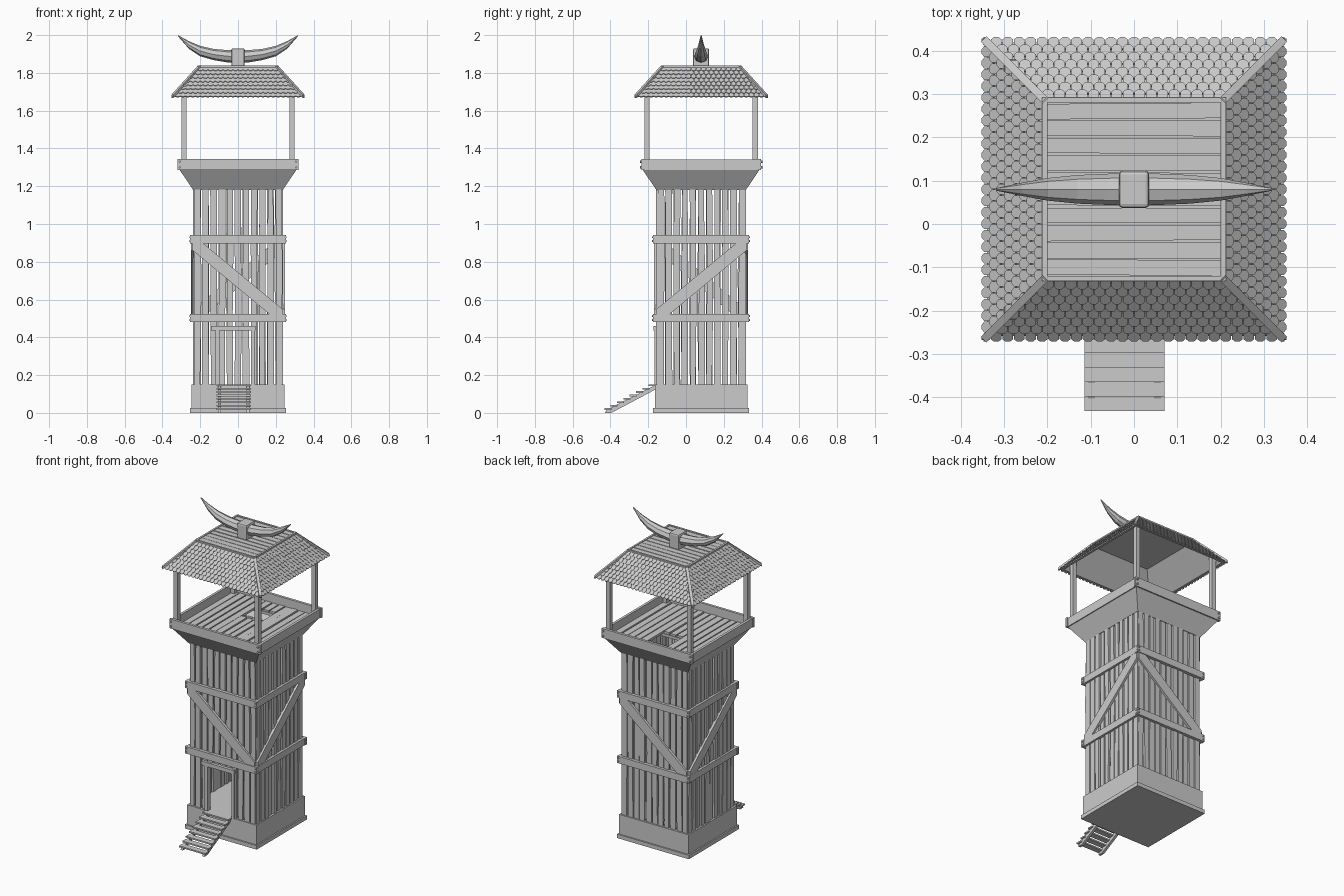
import bpy, bmesh, math, random
from mathutils import Matrix, Vector

if "Cube" in bpy.data.objects:
    bpy.data.objects.remove(bpy.data.objects["Cube"])

random.seed(4)
CY = 0.08  # tower axis sits slightly behind the origin because of the stairs
C = Matrix.Translation((0, CY, 0))


def side(k):
    """Frame of tower side k: 0 front, 1 right, 2 back, 3 left."""
    return C @ Matrix.Rotation(k * math.pi / 2, 4, 'Z')


def prism(bm, poly, y0, y1, M):
    """Extrude an x-z polygon from y0 to y1."""
    a = [bm.verts.new(M @ Vector((x, y0, z))) for x, z in poly]
    b = [bm.verts.new(M @ Vector((x, y1, z))) for x, z in poly]
    bm.faces.new(a)
    bm.faces.new(b[::-1])
    for i in range(len(a)):
        j = (i + 1) % len(a)
        bm.faces.new((a[i], b[i], b[j], a[j]))


def box(bm, x0, x1, y0, y1, z0, z1, M=C):
    prism(bm, [(x0, z0), (x1, z0), (x1, z1), (x0, z1)], y0, y1, M)


def loft(bm, rings, closed=False):
    rs = [[bm.verts.new(p) for p in r] for r in rings]
    n = len(rs[0])
    for i in range(len(rs) - (0 if closed else 1)):
        a, b = rs[i], rs[(i + 1) % len(rs)]
        for j in range(n):
            bm.faces.new((a[j], a[(j + 1) % n], b[(j + 1) % n], b[j]))
    if not closed:
        bm.faces.new(rs[0])
        bm.faces.new(rs[-1])


def square_ring(bm, profile):
    """Sweep a closed (half width, z) profile round the square tower."""
    loft(bm, [[(sx * h, CY + sy * h, z) for sx, sy in ((-1, -1), (1, -1), (1, 1), (-1, 1))]
              for h, z in profile], True)


def finish(bm, name):
    bmesh.ops.recalc_face_normals(bm, faces=bm.faces)
    me = bpy.data.meshes.new(name)
    bm.to_mesh(me)
    bm.free()
    ob = bpy.data.objects.new(name, me)
    bpy.context.collection.objects.link(ob)
    return ob


def bolt(bm, x, y, z, M, r=0.006):
    prism(bm, [(x + r * math.cos(a * math.pi / 4), z + r * math.sin(a * math.pi / 4))
               for a in range(8)], y - 0.006, y + 0.004, M)


# stone base
bm = bmesh.new()
box(bm, -.254, .254, -.254, .254, 0, .025)
box(bm, -.245, .245, -.245, .245, .025, .15)
finish(bm, "base")

# wall planks, ragged and tapering, with the doorway left open in front
bm = bmesh.new()
N, W = 11, 0.236
for k in range(4):
    for i in range(N):
        x = -W + (i + .5) * 2 * W / N
        r = [random.uniform(.013, .0195) for _ in range(4)]
        z0 = .455 if k == 0 and -.115 < x < .075 else .15
        d = random.uniform(-.003, .003)
        zm = random.uniform(.5, .9)
        s = random.uniform(-.004, .004)
        lo, hi = max(-W, x - r[0]), min(W, x + r[1])
        prism(bm, [(lo, z0), (hi, z0), (min(W, x + .018 + s), zm), (min(W, x + r[2]), 1.2),
                   (max(-W, x - r[3]), 1.2), (max(-W, x - .016 + s), zm)],
              -W + d, -W + .014 + d, side(k))
finish(bm, "wall_planks")

# door frame
bm = bmesh.new()
for x in (-.118, .07):
    box(bm, x, x + .02, -.248, -.218, .15, .44)
box(bm, -.142, .092, -.252, -.216, .435, .46)
finish(bm, "door_frame")

# horizontal beams, diagonal braces and bolts
bm = bmesh.new()
bolts = bmesh.new()
for k in range(4):
    M = side(k)
    half, y = (.254, -.254) if k % 2 == 0 else (.25, -.25)
    for z in (.48, .898):
        box(bm, -half, half, y, -.232, z, z + .044, M)
        for x in (-.243, .243):
            for dz in (.012, .032):
                bolt(bolts, x, y, z + dz, M, .005)
    f = 1 if k % 2 == 0 else -1
    prism(bm, [(f * x, z) for x, z in ((-.24, .898), (-.185, .898), (.235, .55),
                                       (.235, .524), (.165, .524), (-.24, .86))],
          -.249, -.232, M)
finish(bm, "beams_and_braces")

# flared platform underside and rail boards
bm = bmesh.new()
square_ring(bm, [(.237, 1.18), (.308, 1.285), (.29, 1.285), (.219, 1.18)])
finish(bm, "platform_flare")
bm = bmesh.new()
for k in range(4):
    M = side(k)
    if k % 2 == 0:
        box(bm, -.32, .32, -.316, -.3, 1.285, 1.345, M)
        for x in (-.308, .308):
            for z in (1.3, 1.33):
                bolt(bolts, x, -.318, z, M)
    else:
        box(bm, -.3, .3, -.314, -.298, 1.285, 1.342, M)
finish(bm, "platform_rail")
finish(bolts, "bolts")

# platform floor boards with a ladder hatch near the back
bm = bmesh.new()
n = 13
for i in range(n):
    w = .6 / n
    x = -.3 + i * w
    x0, x1 = x + random.uniform(.001, .005), x + w - random.uniform(.001, .005)
    spans = [(-.3, .05), (.2, .3)] if abs(x + w / 2) < .08 else [(-.3, .3)]
    for a, b in spans:
        box(bm, x0, x1, a, b, 1.277, 1.29 + random.uniform(0, .004))
box(bm, -.085, .085, .04, .054, 1.262, 1.279)
box(bm, -.085, .085, .196, .21, 1.262, 1.279)
finish(bm, "platform_floor")

# corner posts
bm = bmesh.new()
for k in range(4):
    box(bm, -.3, -.272, -.3, -.272, 1.28, 1.735, side(k))
finish(bm, "roof_posts")

# roof shell and ceiling
E, T, Z0, Z1 = .343, .205, 1.672, 1.83
bm = bmesh.new()
square_ring(bm, [(E - .004, Z0), (T, Z1 - .004), (T - .012, Z1 - .012), (E - .018, Z0)])
box(bm, -T, T, -T, T, 1.812, 1.824)
finish(bm, "roof_shell")

# pointed shingles in overlapping staggered rows
bm = bmesh.new()
L = math.hypot(E - T, Z1 - Z0)
v = Vector((0, (E - T) / L, (Z1 - Z0) / L))
frame = Matrix(((1, 0, 0, 0), (0, v.z, v.y, -E), (0, -v.y, v.z, Z0), (0, 0, 0, 1)))
S, rows = .0265, 8
for k in range(4):
    for r in range(rows):
        v0 = -.006 + r * L / rows
        tilt = Matrix.Translation((0, -.005, v0)) @ Matrix.Rotation(-.14, 4, 'X')
        for i in range(-14, 15):
            u = (i + .5 * (r % 2)) * S
            if abs(u) > E - (E - T) * v0 / L:
                continue
            top = min(.036, L - v0)
            shape = [(-.47, .009), (-.2, .0015), (.2, .0015), (.47, .009)]
            poly = [(u + a * S, b) for a, b in shape] + [(u + .47 * S, top), (u - .47 * S, top)]
            out = []
            for x, z in poly:
                lim = E + .002 - (E - T) * (v0 + z) / L
                out.append((max(-lim, min(lim, x)), z))
            prism(bm, out, -.003, .002, side(k) @ frame @ tilt)
finish(bm, "roof_shingles")

# hip boards on the roof corners
bm = bmesh.new()
q = math.sqrt(2)
for k in range(4):
    M = side(k + .5)
    prism(bm, [((E + .004) * q, Z0 - .004), ((E + .004) * q, Z0 + .012),
               (T * q, Z1 + .01), (T * q, Z1 - .008)], -.009, .009, M)
finish(bm, "roof_hip_boards")

# flat roof top: border and slightly crooked boards
bm = bmesh.new()
square_ring(bm, [(.212, 1.822), (.212, 1.838), (.2, 1.838), (.2, 1.822)])
n = 10
w = .402 / n
for i in range(n):
    y = -.201 + i * w
    a, b, c, d = (random.uniform(.0005, .004) for _ in range(4))
    ring = [(-.2, y + a), (.2, y + b), (.2, y + w - c), (-.2, y + w - d)]
    loft(bm, [[(px, py + CY, z) for px, py in ring] for z in (1.82, 1.834)])
finish(bm, "roof_top_boards")

# pair of horns: (x, bottom z, top z, half depth), mirrored
prof = [(0, 1.852, 1.92, .038), (.06, 1.856, 1.921, .036), (.13, 1.868, 1.927, .033),
        (.2, 1.888, 1.943, .026), (.26, 1.928, 1.968, .015), (.318, 1.994, 2.0, .003)]
stations = [(-x, a, b, h) for x, a, b, h in prof[:0:-1]] + prof
bm = bmesh.new()
loft(bm, [[(x, CY + h * math.cos(t), (a + b) / 2 + (b - a) / 2 * math.sin(t))
           for t in [j * math.pi / 4 for j in range(8)]] for x, a, b, h in stations])
finish(bm, "horns")

# bevelled block holding the horns
bm = bmesh.new()
box(bm, -.035, .035, -.043, .043, 1.832, 1.93)
ob = finish(bm, "horn_block")
mod = ob.modifiers.new("bevel", 'BEVEL')
mod.width, mod.segments = .009, 2

# entrance stairs: treads on two stringers
bm = bmesh.new()
I = Matrix.Identity(4)
for i in range(8):
    y, z = -.432 + i * .0335, .016 + i * .018
    box(bm, -.114, .07, y, y + .037, z, z + .009, I)
R = Matrix.Rotation(math.pi / 2, 4, 'Z')  # local x runs along world y
for x in (-.098, .054):
    prism(bm, [(-.428, 0), (-.395, 0), (-.165, .122), (-.165, .146), (-.42, .016)],
          -x - .008, -x + .008, R)
finish(bm, "entrance_stairs")
